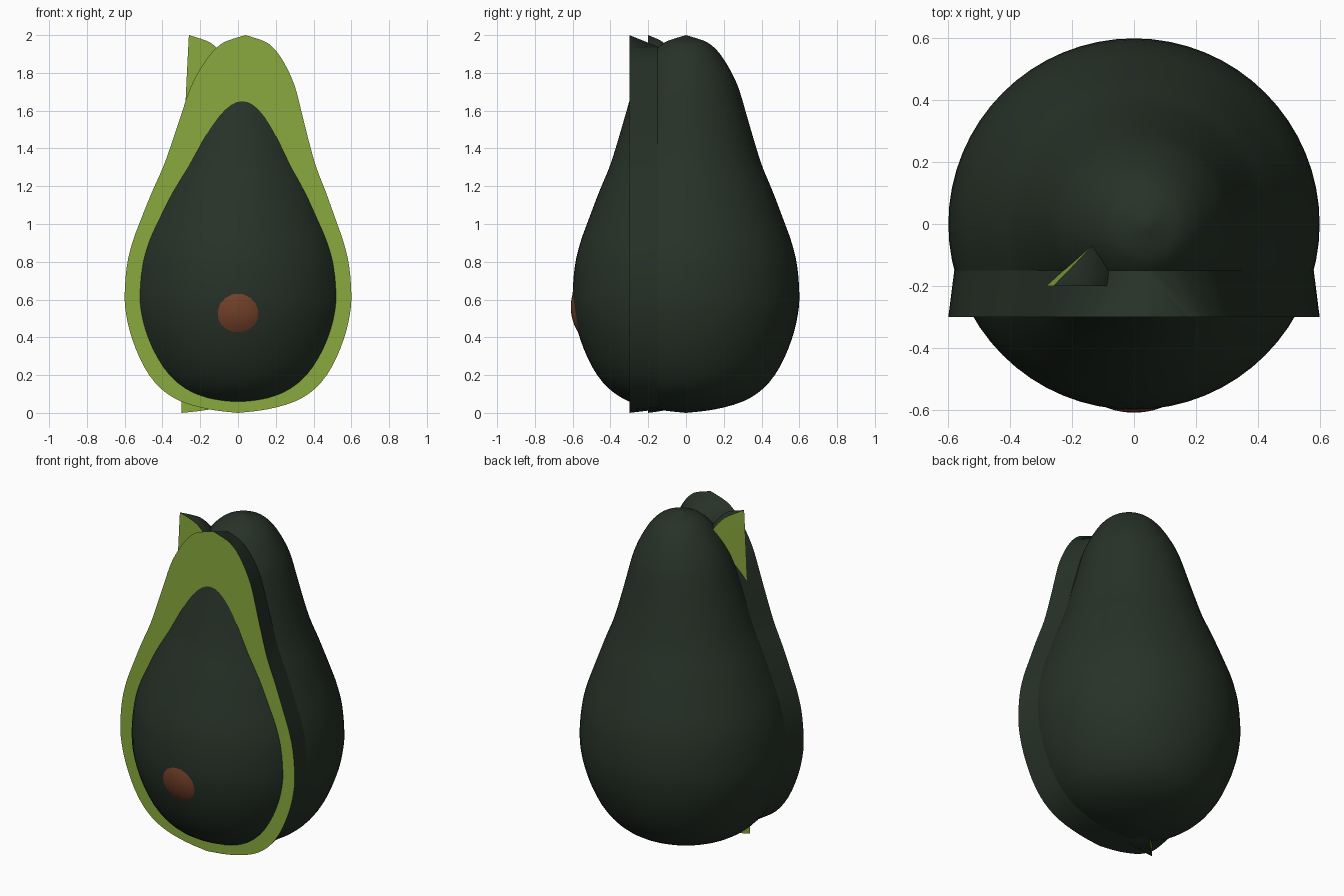
import bpy, bmesh
from math import sin, cos, pi, sqrt

cube = bpy.data.objects.get("Cube")
if cube:
    bpy.data.objects.remove(cube, do_unlink=True)


def material(name, rgb):
    m = bpy.data.materials.new(name)
    m.use_nodes = True
    m.diffuse_color = (*rgb, 1)
    bsdf = m.node_tree.nodes["Principled BSDF"]
    bsdf.inputs["Base Color"].default_value = (*rgb, 1)
    bsdf.inputs["Roughness"].default_value = 0.7
    return m


SKIN = material("dark green skin", (0.02, 0.032, 0.021))
FLESH = material("green flesh", (0.25, 0.4, 0.047))
SEED = material("brown seed", (0.175, 0.052, 0.023))

# Pear profile: radius, height
KEYS = [(0, 0), (.15, .018), (.3, .06), (.41, .13), (.495, .24), (.56, .39),
        (.592, .52), (.6, .63), (.588, .78), (.56, .9), (.517, 1.02),
        (.46, 1.17), (.402, 1.31), (.355, 1.46), (.32, 1.58), (.285, 1.7),
        (.257, 1.77), (.22, 1.84), (.18, 1.9), (.14, 1.942), (.095, 1.97), (0, 2)]


def smooth_profile(keys, steps=3):
    """Catmull-Rom curve through the keys."""
    p = [keys[0]] + keys + [keys[-1]]
    out = []
    for a, b, c, d in zip(p, p[1:], p[2:], p[3:]):
        for k in range(steps):
            t = k / steps
            out.append(tuple(0.5 * (2 * b[i] + (c[i] - a[i]) * t
                       + (2 * a[i] - 5 * b[i] + 4 * c[i] - d[i]) * t * t
                       + (3 * b[i] - a[i] - 3 * c[i] + d[i]) * t ** 3) for i in (0, 1)))
    return out + [keys[-1]]


PROFILE = [(max(r, 0), min(max(z, 0), 2)) for r, z in smooth_profile(KEYS)]


def lean(z):
    """Sideways drift of the neck."""
    return 0.04 * max(0, (z - 0.9) / 1.1) ** 1.5


def finish(name, bm, mats, angle=40):
    bmesh.ops.remove_doubles(bm, verts=bm.verts, dist=1e-5)
    bmesh.ops.recalc_face_normals(bm, faces=bm.faces)
    me = bpy.data.meshes.new(name)
    bm.to_mesh(me)
    bm.free()
    ob = bpy.data.objects.new(name, me)
    bpy.context.collection.objects.link(ob)
    for m in mats:
        me.materials.append(m)
    bpy.ops.object.select_all(action='DESELECT')
    ob.select_set(True)
    bpy.context.view_layer.objects.active = ob
    bpy.ops.object.shade_smooth_by_angle(angle=angle * pi / 180)
    return ob


def bridge(bm, a, b, mat=0):
    for i in range(len(a) - 1):
        f = bm.faces.new((a[i], a[i + 1], b[i + 1], b[i]))
        f.material_index = mat


def revolve(name, sweep, segments, origin=(0, 0), closed=True):
    bm = bmesh.new()

    def meridian(angle, scale=1):
        return [bm.verts.new((origin[0] + lean(z) + scale * r * cos(angle),
                              origin[1] + scale * r * sin(angle), z)) for r, z in PROFILE]

    lines = [meridian(sweep * i / segments) for i in range(segments + 1)]
    for a, b in zip(lines, lines[1:]):
        bridge(bm, a, b)
    if not closed:
        # Flat cut sides of the slice
        for line in (lines[0], lines[-1]):
            bridge(bm, line, meridian(0, 0), 1)
    return finish(name, bm, (SKIN, FLESH))


# Whole fruit
revolve("fruit_body", 2 * pi, 64)

# Thin slice tucked into the fruit, tips showing
revolve("wedge_slice", pi / 4, 8, (-0.3, -0.2), closed=False)

# Cut half: full outline in front, narrowing to the body behind
FRONT, BACK = -0.3, -0.15
bm = bmesh.new()
outline = [(1, r, z) for r, z in PROFILE] + [(-1, r, z) for r, z in PROFILE[-2:0:-1]]
fronts, backs = [], []
for side, r, z in outline:
    fronts.append(bm.verts.new((lean(z) + side * r, FRONT, z)))
    inner = sqrt(max(r * r - BACK * BACK, 0))
    zb = min(max(z, 0.018), 1.94)
    backs.append(bm.verts.new((lean(zb) + side * inner, BACK, zb)))
bridge(bm, fronts + fronts[:1], backs + backs[:1])
bm.faces.new(fronts).material_index = 1
finish("cut_half", bm, (SKIN, FLESH))

# Seed peeking through the front
bm = bmesh.new()
bmesh.ops.create_uvsphere(bm, u_segments=48, v_segments=32, radius=0.25)
bmesh.ops.translate(bm, verts=bm.verts, vec=(0, -0.36, 0.56))
finish("seed", bm, (SEED,))
